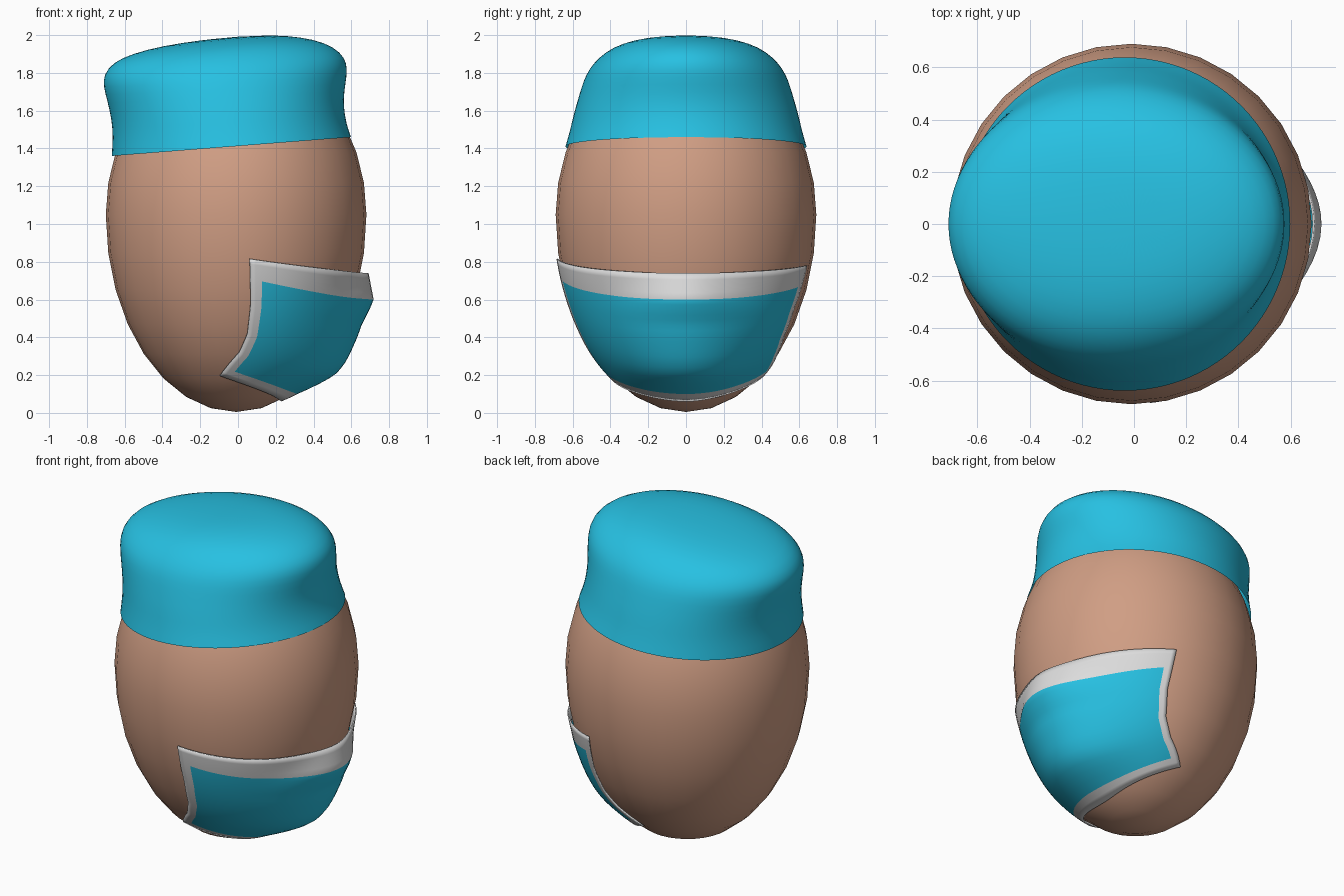
import bpy, bmesh
from math import sin, cos, pi, radians, sqrt, exp

cube = bpy.data.objects.get("Cube")
if cube:
    bpy.data.objects.remove(cube)


def material(name, rgb):
    m = bpy.data.materials.new(name)
    m.use_nodes = True
    m.diffuse_color = (*rgb, 1)
    bsdf = next(n for n in m.node_tree.nodes if n.type == 'BSDF_PRINCIPLED')
    bsdf.inputs["Base Color"].default_value = (*rgb, 1)
    bsdf.inputs["Roughness"].default_value = 0.6
    return m


shell = material("tan shell", (0.63, 0.34, 0.23))
cloth = material("teal cloth", (0.02, 0.53, 0.76))
trim = material("pale grey trim", (0.72, 0.72, 0.72))


def finish(bm, name, mats):
    bmesh.ops.recalc_face_normals(bm, faces=bm.faces)
    for f in bm.faces:
        f.smooth = True
    me = bpy.data.meshes.new(name)
    bm.to_mesh(me)
    bm.free()
    for m in mats:
        me.materials.append(m)
    ob = bpy.data.objects.new(name, me)
    bpy.context.collection.objects.link(ob)
    return ob


def lerp(a, b, t):
    return a + (b - a) * t


def table(points, x):
    """Piecewise linear lookup in (x, value) pairs."""
    for (x0, y0), (x1, y1) in zip(points, points[1:]):
        if x <= x1:
            return lerp(y0, y1, max(0, (x - x0) / (x1 - x0)))
    return points[-1][1]


# Egg body: a sphere stretched more below its widest level than above
MID, LOW, HIGH, RADIUS, CX = 1.05, 1.045, 0.86, 0.69, -0.01
bm = bmesh.new()
bmesh.ops.create_uvsphere(bm, u_segments=32, v_segments=16, radius=1)
for v in bm.verts:
    v.co.x = CX + v.co.x * RADIUS
    v.co.y *= RADIUS
    v.co.z = MID + v.co.z * (HIGH if v.co.z > 0 else LOW)
finish(bm, "egg_body", [shell])


def body_radius(z):
    t = (z - MID) / (HIGH if z > MID else LOW)
    return RADIUS * sqrt(max(0, 1 - t * t))


# Cap: tilted oval rings (left x, left z, right x, right z, half depth)
rings = [(-.67, 1.36, .60, 1.46, .64), (-.663, 1.46, .575, 1.53, .615),
         (-.67, 1.55, .56, 1.62, .595), (-.69, 1.64, .563, 1.70, .57),
         (-.715, 1.73, .577, 1.78, .545), (-.712, 1.79, .58, 1.85, .515),
         (-.665, 1.855, .545, 1.91, .46), (-.56, 1.902, .46, 1.962, .39),
         (-.4, 1.943, .33, 1.99, .29), (-.2, 1.973, .2, 2.0, .17)]
N = 48
bm = bmesh.new()
loops = []
for xl, zl, xr, zr, depth in rings:
    loop = []
    for i in range(N):
        a = 2 * pi * i / N
        t = (cos(a) + 1) / 2
        loop.append(bm.verts.new((lerp(xl, xr, t), depth * sin(a), lerp(zl, zr, t))))
    loops.append(loop)
for lo, hi in zip(loops, loops[1:]):
    for i in range(N):
        j = (i + 1) % N
        bm.faces.new((lo[i], lo[j], hi[j], hi[i]))
peak = bm.verts.new((0, 0, 1.992))
for i in range(N):
    bm.faces.new((loops[-1][i], loops[-1][(i + 1) % N], peak))
cap = finish(bm, "cap", [cloth])
cap.modifiers.new("smooth", 'SUBSURF').levels = 1
cap.modifiers["smooth"].render_levels = 1

# Face mask: a curved sheet over the +x side, puffed out along its centre
front_reach = [(0, 102), (.08, 96), (.2, 88), (.35, 84), (.6, 83), (1, 84)]
back_reach = [(0, 88), (.08, 82), (.2, 73), (.35, 68), (.6, 67), (1, 70)]
puff = [(.06, .0), (.1, .02), (.15, .065), (.2, .105), (.26, .105), (.35, .09),
        (.47, .075), (.55, .085), (.6, .088), (.67, .055), (.74, .025)]
HEM = 0.935
cols = [-1, -.97] + [lerp(-HEM, HEM, i / 40) for i in range(41)] + [.97, 1]
BOTTOM, MIDDLE, TOP = 2, 18, 4
ROWS = BOTTOM + MIDDLE + TOP

bm = bmesh.new()
grid = []
for r in range(ROWS + 1):
    row = []
    for u in cols:
        s = u * u
        z0, z3 = .06 + .135 * s, .74 + (.075 if u < 0 else .04) * s
        z1, z2 = z0 + .04, z3 - .14 + .035 * s
        if r <= BOTTOM:
            z = lerp(z0, z1, r / BOTTOM)
        elif r <= BOTTOM + MIDDLE:
            z = lerp(z1, z2, (r - BOTTOM) / MIDDLE)
        else:
            z = lerp(z2, z3, (r - BOTTOM - MIDDLE) / TOP)
        v = (z - z0) / (z3 - z0)
        deg = u * table(front_reach if u < 0 else back_reach, v)
        spread = lerp(38, 14, v * v)
        level = lerp(.06, .74, v)
        rad = body_radius(z) + .017 + table(puff, level) * exp(-(deg / spread) ** 2)
        a = radians(deg)
        row.append(bm.verts.new((CX + rad * cos(a), rad * sin(a), z)))
    grid.append(row)
for r in range(ROWS):
    for c in range(len(cols) - 1):
        f = bm.faces.new((grid[r][c], grid[r][c + 1], grid[r + 1][c + 1], grid[r + 1][c]))
        hem = r < BOTTOM or r >= BOTTOM + MIDDLE or c < 2 or c >= len(cols) - 3
        f.material_index = 1 if hem else 0
# Make sure the sheet faces outwards before thickening it inwards
bm.normal_update()
if sum(f.normal.x for f in bm.faces) < 0:
    bmesh.ops.reverse_faces(bm, faces=bm.faces)
mask = finish(bm, "face_mask", [cloth, trim])
thick = mask.modifiers.new("thickness", 'SOLIDIFY')
thick.thickness = 0.008
thick.offset = -1
